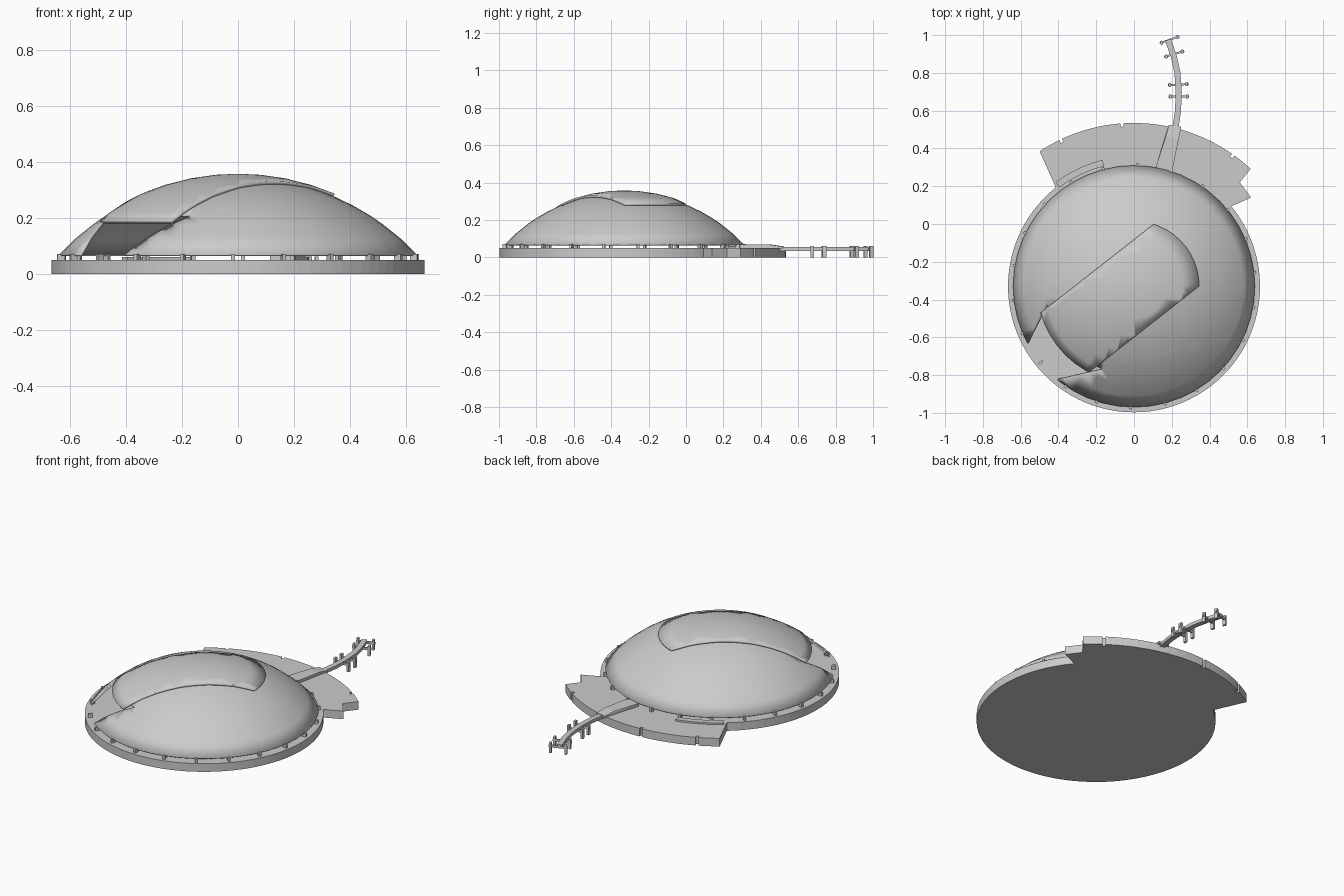
import bpy, bmesh
from math import sin, cos, radians, sqrt, pi
from mathutils import Vector, Matrix

old = bpy.data.objects.get("Cube")
if old:
    bpy.data.objects.remove(old, do_unlink=True)

grey = bpy.data.materials.new("plain grey")
grey.use_nodes = True
grey.diffuse_color = (0.6, 0.6, 0.6, 1)
grey.node_tree.nodes["Principled BSDF"].inputs["Base Color"].default_value = (0.6, 0.6, 0.6, 1)

CY = -0.33                      # dome and base centre in y
DECK = 0.05                     # top of the base
RIM, APEX, BALL = 0.64, 0.347, 0.876
ALONG = Vector((0.79, 0.62, 0)).normalized()    # sliding direction of the roof
ACROSS = Vector((-0.62, 0.79, 0)).normalized()


def finish(name, bm, smooth=False):
    bmesh.ops.recalc_face_normals(bm, faces=bm.faces)
    me = bpy.data.meshes.new(name)
    bm.to_mesh(me)
    bm.free()
    me.materials.append(grey)
    ob = bpy.data.objects.new(name, me)
    bpy.context.scene.collection.objects.link(ob)
    if smooth:
        me.polygons.foreach_set("use_smooth", [True] * len(me.polygons))
        me.set_sharp_from_angle(angle=radians(30))
    return ob


def arc(r, a0, a1, n, cy=CY):
    """Points on a circle around the centre line, angles in degrees."""
    steps = [radians(a0 + (a1 - a0) * i / n) for i in range(n + 1)]
    return [(r * cos(a), cy + r * sin(a)) for a in steps]


def slab(name, outline, z0, z1):
    """Closed outline extruded from z0 to z1."""
    bm = bmesh.new()
    face = bm.faces.new([bm.verts.new((x, y, z0)) for x, y in outline])
    top = bmesh.ops.extrude_face_region(bm, geom=[face])["geom"]
    for v in top:
        if isinstance(v, bmesh.types.BMVert):
            v.co.z = z1
    return finish(name, bm)


def box(bm, centre, size, angle=0):
    m = Matrix.Translation(centre) @ Matrix.Rotation(angle, 4, "Z") @ Matrix.Diagonal((*size, 1))
    bmesh.ops.create_cube(bm, size=1, matrix=m)


def shell(name, lift, cuts, keep, thickness):
    """Spherical cap, cut along vertical planes, keeping faces by a rule."""
    bm = bmesh.new()
    n = 48
    radii = [RIM, 0.58, 0.515, 0.47, 0.41, 0.345, 0.26, 0.17, 0.08]
    rows = []
    for r in radii:
        z = APEX - BALL + sqrt(BALL ** 2 - r ** 2) + lift
        rows.append([bm.verts.new((r * cos(2 * pi * i / n), r * sin(2 * pi * i / n), z)) for i in range(n)])
    tip = bm.verts.new((0, 0, APEX + lift))
    for i in range(n):
        j = (i + 1) % n
        for a, b in zip(rows, rows[1:]):
            bm.faces.new((a[i], a[j], b[j], b[i]))
        bm.faces.new((rows[-1][i], rows[-1][j], tip))
    for point, normal in cuts:
        bmesh.ops.bisect_plane(bm, geom=bm.verts[:] + bm.edges[:] + bm.faces[:],
                               plane_co=point, plane_no=normal)
    drop = []
    for f in bm.faces:
        c = f.calc_center_median()
        if not keep(c.dot(ALONG), c.dot(ACROSS), c.xy.length):
            drop.append(f)
    bmesh.ops.delete(bm, geom=drop, context="FACES")
    bmesh.ops.translate(bm, verts=bm.verts, vec=(0, CY, 0))
    ob = finish(name, bm, smooth=True)
    mod = ob.modifiers.new("thickness", "SOLIDIFY")
    mod.thickness, mod.offset = thickness, -1
    return ob


# Round base
slab("base_disc", arc(0.667, 0, 360, 96)[:-1], 0, DECK)

# Rear terrace with a notched end and small slots in its outer wall
TY, TR = -0.37, 0.905
outline = arc(0.664, 128.4, 39.5, 32) + [(0.62, 0.14), (0.56, 0.22)]
start = 47
for slot in (54.5, 94, 115.4):
    outline += arc(TR, start, slot - 0.5, 10, TY)
    outline += arc(TR - 0.018, slot - 0.5, slot + 0.5, 1, TY)
    start = slot + 0.5
outline += arc(TR, start, 123.5, 4, TY)
slab("rear_terrace", outline, 0, DECK)

# Curved step on the terrace
slab("terrace_step", arc(0.655, 127, 104, 10) + arc(0.69, 104, 127, 10), DECK, 0.06)


# Dome with an entrance opening that narrows downwards
def opening_half(u):
    return 0.12 + 0.47 * (u + 0.635)


dome_cuts = []
for s in (1, -1):
    p = ALONG * -0.635 + ACROSS * (s * 0.12 - 0.013)
    dome_cuts.append((p, ACROSS * s - ALONG * 0.47))
shell("dome", 0, dome_cuts,
      lambda u, v, r: not (u < 0 and r > 0.47 and abs(v + 0.013) < opening_half(u)), 0.008)

# Sliding roof panel lying over the dome
panel_cuts = [(ACROSS * 0.195, ACROSS), (ACROSS * -0.212, ACROSS), (Vector(), ALONG)]
shell("roof_panel", 0.011, panel_cuts,
      lambda u, v, r: -0.212 < v < 0.195 and r < (0.515 if u < 0 else 0.345), 0.012)

# Short posts carrying the dome rim
bm = bmesh.new()
for i in range(22):
    a = 2 * pi * (i + 0.4) / 22
    x, y = cos(a), sin(a)
    box(bm, (0.638 * x, CY + 0.638 * y, 0.06), (0.026, 0.014, 0.024), a)
finish("rim_posts", bm)

# Raised walkway from the dome to the pier
bm = bmesh.new()
for x, y, z in ((0.115, 0.30, 0.068), (0.20, 0.27, 0.068), (0.168, 0.46, 0.068),
                (0.237, 0.45, 0.068), (0.185, 0.525, 0.058), (0.25, 0.515, 0.058)):
    bm.verts.new((x, y, z))
    bm.verts.new((x, y, 0.045))
bmesh.ops.convex_hull(bm, input=bm.verts)
finish("walkway", bm)

# Curved pier deck
path = [Vector(p) for p in ((0.218, 0.50), (0.233, 0.60), (0.237, 0.70), (0.23, 0.80),
                            (0.21, 0.89), (0.18, 0.975))]
left, right = [], []
for i, p in enumerate(path):
    d = (path[min(i + 1, 5)] - path[max(i - 1, 0)]).normalized()
    side = Vector((-d.y, d.x)) * 0.016
    left.append(p + side)
    right.append(p - side)
slab("pier_deck", left + right[::-1], 0.035, 0.055)

# Cross beams with mooring posts at both ends
bm = bmesh.new()
for x, y, tilt in ((0.237, 0.675, 0), (0.235, 0.738, 3), (0.213, 0.9, 17), (0.188, 0.975, 20)):
    t = radians(tilt)
    box(bm, (x, y, 0.04), (0.11, 0.01, 0.014), t)
    for s in (-1, 1):
        px, py = x + s * 0.045 * cos(t), y + s * 0.045 * sin(t)
        box(bm, (px, py, 0.031), (0.013, 0.02, 0.062), t)
finish("pier_moorings", bm)
